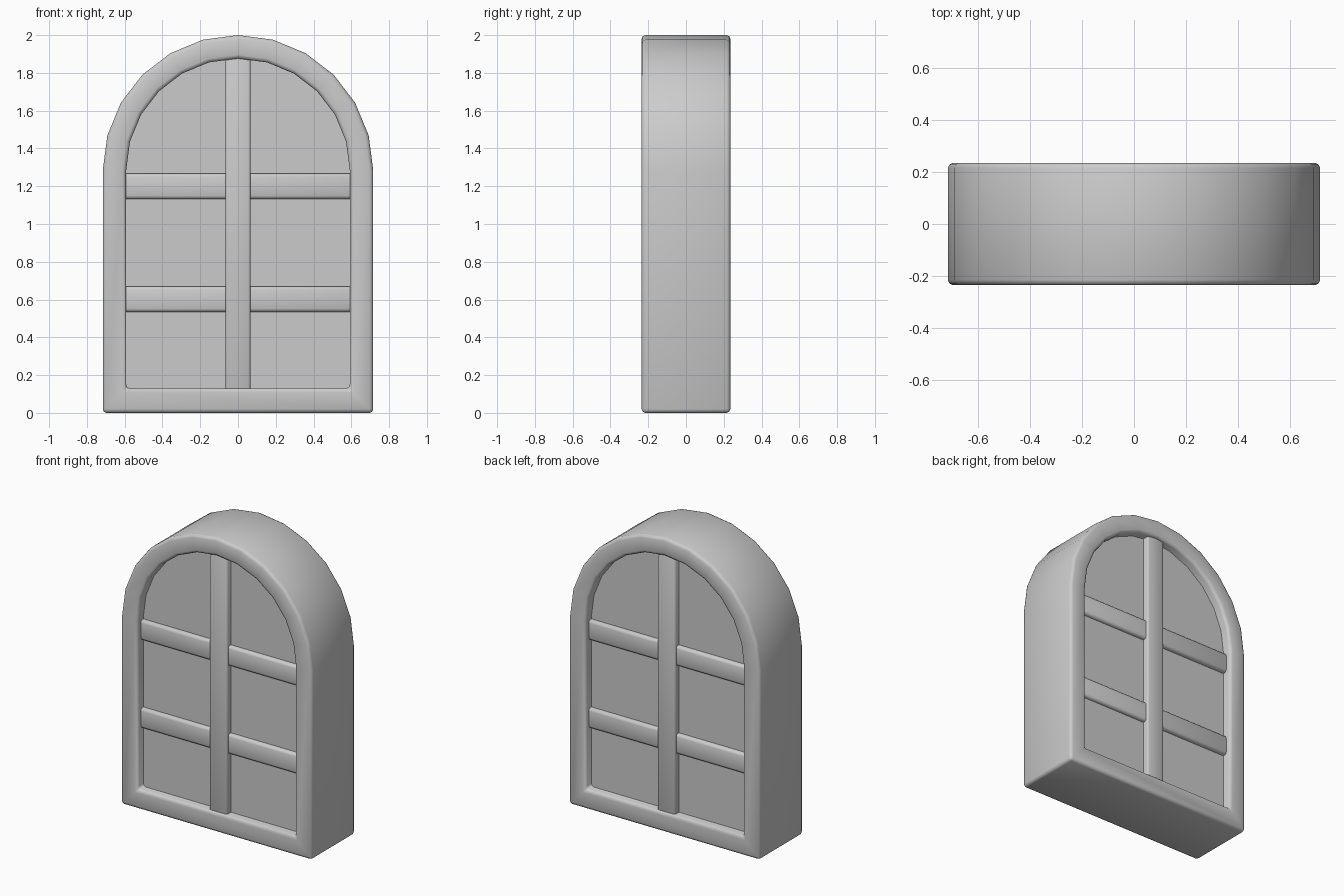
import bpy, bmesh
from math import cos, sin, pi, radians

cube = bpy.data.objects.get("Cube")
if cube:
    bpy.data.objects.remove(cube, do_unlink=True)

stone = bpy.data.materials.new("plain grey")
stone.use_nodes = True
GREY = (0.6, 0.6, 0.6, 1)
stone.diffuse_color = GREY
stone.node_tree.nodes["Principled BSDF"].inputs["Base Color"].default_value = GREY

SPRING = 1.284    # height where the arch begins
OUTER, INNER = 0.716, 0.592
SILL = 0.13
DEPTH = 0.235     # half depth of the frame
PANE = 0.17       # half depth of the glazing


def finish(name, bm, bevel=0.0):
    """Turn a bmesh into a smooth-shaded object with softened edges."""
    bmesh.ops.recalc_face_normals(bm, faces=bm.faces)
    mesh = bpy.data.meshes.new(name)
    bm.to_mesh(mesh)
    bm.free()
    mesh.materials.append(stone)
    obj = bpy.data.objects.new(name, mesh)
    bpy.context.collection.objects.link(obj)
    bpy.ops.object.select_all(action='DESELECT')
    obj.select_set(True)
    bpy.context.view_layer.objects.active = obj
    if bevel:
        mod = obj.modifiers.new("soft edges", 'BEVEL')
        mod.width = bevel
        mod.segments = 2
        mod.limit_method = 'ANGLE'
        mod.angle_limit = radians(40)
        bpy.ops.object.modifier_apply(modifier=mod.name)
    bpy.ops.object.shade_smooth_by_angle(angle=radians(50))
    return obj


def arch(radius, base, steps=12):
    """Outline of a round-headed opening, as (x, z) points."""
    head = [(radius * cos(pi * i / steps), SPRING + radius * sin(pi * i / steps))
            for i in range(steps + 1)]
    return [(radius, base)] + head + [(-radius, base)]


def loops(bm, outline, depth):
    return [[bm.verts.new((x, y, z)) for x, z in outline] for y in (-depth, depth)]


def bridge(bm, a, b):
    n = len(a)
    for i in range(n):
        j = (i + 1) % n
        bm.faces.new((a[i], a[j], b[j], b[i]))


# Arched frame: a ring of four loops bridged in turn
bm = bmesh.new()
out_front, out_back = loops(bm, arch(OUTER, 0), DEPTH)
in_front, in_back = loops(bm, arch(INNER, SILL), DEPTH)
ring = [out_front, out_back, in_back, in_front]
for k in range(4):
    bridge(bm, ring[k], ring[(k + 1) % 4])
finish("arched_frame", bm, 0.02)

# Glazing panel, edges buried in the frame
bm = bmesh.new()
front, back = loops(bm, arch(INNER + 0.03, SILL - 0.03), PANE)
bridge(bm, front, back)
bm.faces.new(front)
bm.faces.new(back)
finish("window_panel", bm)


def bar(name, x0, x1, z0, z1, depth, bevel):
    bm = bmesh.new()
    bmesh.ops.create_cube(bm, size=1)
    for v in bm.verts:
        v.co.x = x1 if v.co.x > 0 else x0
        v.co.y = depth if v.co.y > 0 else -depth
        v.co.z = z1 if v.co.z > 0 else z0
    finish(name, bm, bevel)


# Glazing bars, showing on both faces
bar("upright_bar", -0.066, 0.066, SILL - 0.03, 1.9, 0.213, 0.012)
for level, z in (("lower", 0.602), ("upper", 1.2)):
    bar(level + "_cross_bar", -0.62, 0.62, z - 0.068, z + 0.068, 0.198, 0.018)
